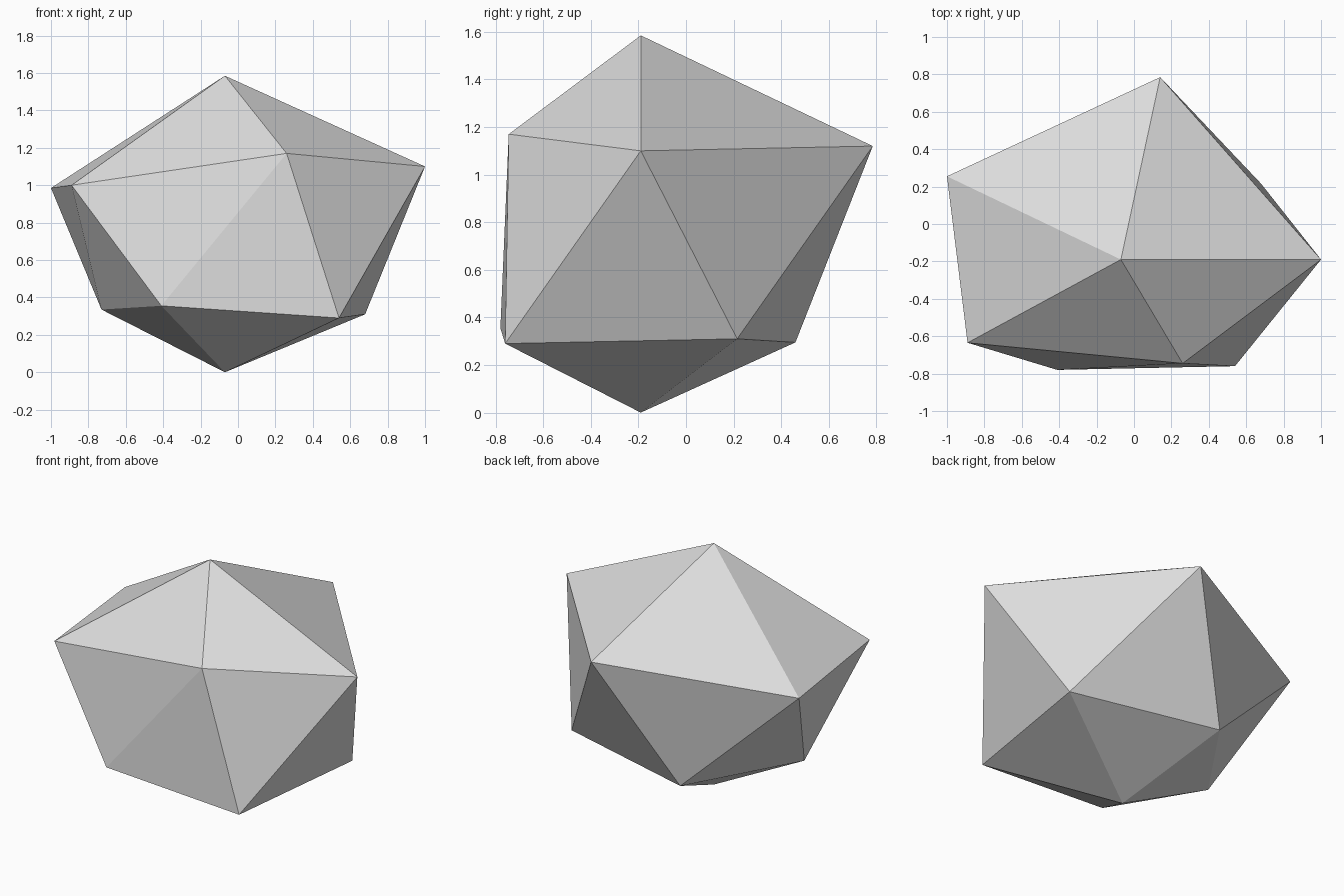
import bpy
import bmesh

cube = bpy.data.objects.get("Cube")
if cube:
    bpy.data.objects.remove(cube, do_unlink=True)

# Stone colour
grey = bpy.data.materials.new("light grey")
grey.use_nodes = True
colour = (0.72, 0.72, 0.72, 1)
grey.diffuse_color = colour
shader = next(n for n in grey.node_tree.nodes if n.type == "BSDF_PRINCIPLED")
shader.inputs["Base Color"].default_value = colour

# Two irregular rings of corners, counter-clockwise from the +x side
UPPER = [(1, -0.19, 1.1), (0.14, 0.785, 1.12), (-1, 0.255, 0.985),
         (-0.89, -0.635, 1), (0.26, -0.745, 1.17)]
LOWER = [(0.68, 0.215, 0.31), (-0.28, 0.46, 0.295), (-0.73, -0.185, 0.335),
         (-0.41, -0.78, 0.355), (0.54, -0.76, 0.29)]

# Faceted boulder: two caps joined by a zigzag band
bm = bmesh.new()
peak = bm.verts.new((-0.07, -0.19, 1.585))
base = bm.verts.new((-0.07, -0.19, 0))
upper = [bm.verts.new(p) for p in UPPER]
lower = [bm.verts.new(p) for p in LOWER]
count = len(upper)
for i in range(count):
    j = (i + 1) % count
    bm.faces.new((peak, upper[i], upper[j]))
    bm.faces.new((upper[i], lower[i], upper[j]))
    bm.faces.new((lower[i], lower[j], upper[j]))
    bm.faces.new((base, lower[j], lower[i]))
bmesh.ops.recalc_face_normals(bm, faces=bm.faces)

mesh = bpy.data.meshes.new("boulder")
bm.to_mesh(mesh)
bm.free()
mesh.materials.append(grey)
boulder = bpy.data.objects.new("boulder", mesh)
bpy.context.collection.objects.link(boulder)
